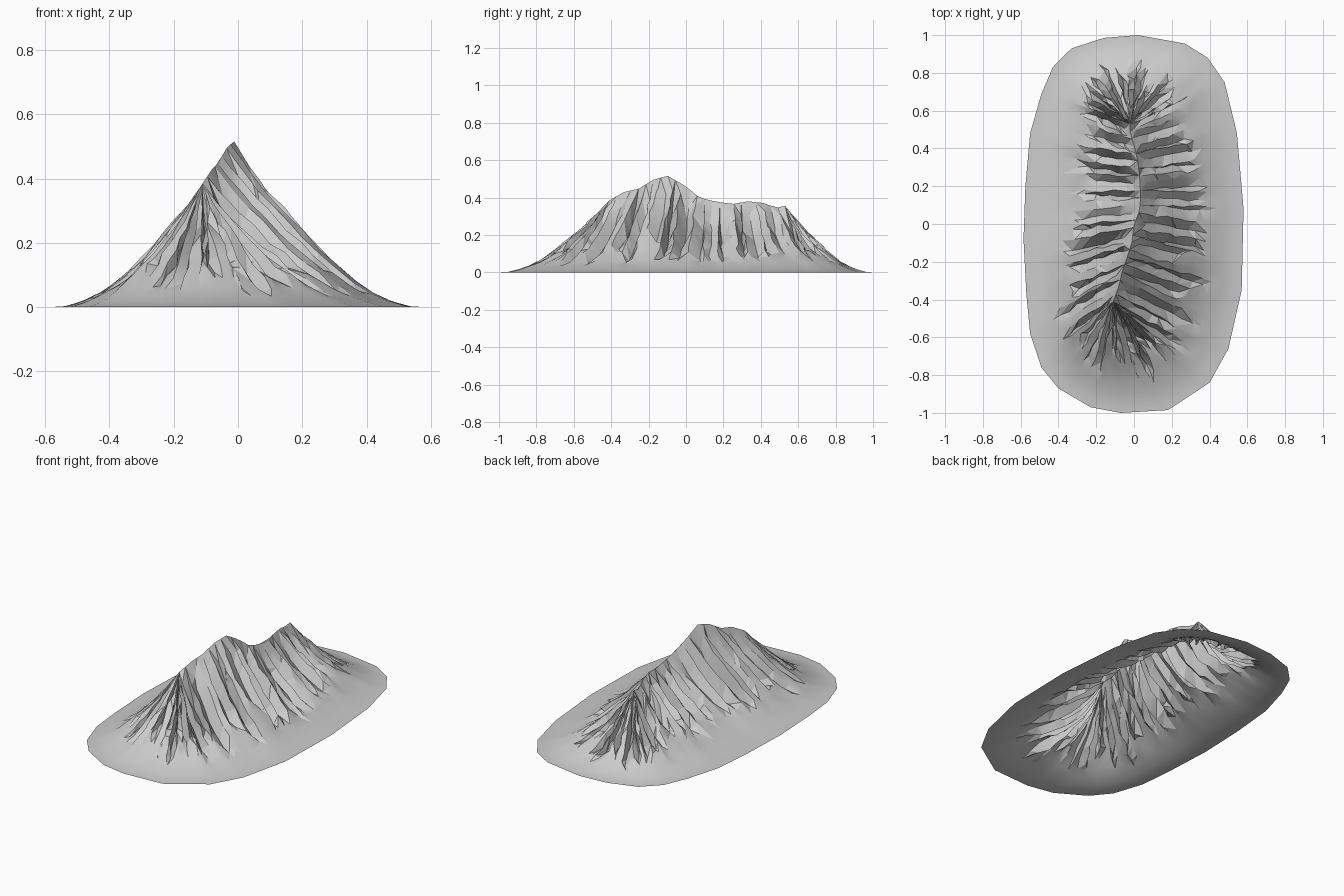
import bpy, bmesh, math, random
from mathutils import Vector

if "Cube" in bpy.data.objects:
    bpy.data.objects.remove(bpy.data.objects["Cube"])

random.seed(11)

# Foot outline (x, y), counter-clockwise
RIM = [(.18, -.985), (.40, -.84), (.50, -.66), (.57, -.35), (.58, .08), (.545, .48),
       (.48, .75), (.39, .88), (.27, .955), (.02, 1), (-.16, .985), (-.33, .93),
       (-.43, .83), (-.49, .69), (-.55, .48), (-.575, .2), (-.585, -.08),
       (-.57, -.37), (-.55, -.58), (-.49, -.76), (-.4, -.87), (-.23, -.97), (-.07, -1)]
# Crest line (y, x, z)
CREST = [(-.41, -.11, .385), (-.33, -.08, .43), (-.24, -.06, .45), (-.19, -.04, .49),
         (-.10, -.012, .517), (0, .0, .46), (.07, .03, .40), (.15, .035, .38),
         (.25, .03, .365), (.33, .02, .38), (.42, .0, .37), (.48, -.02, .345), (.53, -.02, .355)]
# Slope profile: distance from crest to rim -> fraction of crest height
SLOPE = [(0, 1), (.1, .84), (.18, .72), (.35, .50), (.5, .31), (.62, .175),
         (.75, .08), (.85, .03), (.93, .003), (1, 0)]
RINGS = [0, .06, .12, .18, .25, .32, .40, .48, .56, .65, .74, .83, .92, 1]


def lerp_table(table, t):
    for a, b in zip(table, table[1:]):
        if t <= b[0]:
            u = max(0, (t - a[0]) / (b[0] - a[0]))
            return [p + (q - p) * u for p, q in zip(a[1:], b[1:])]
    return list(table[-1][1:])


bm = bmesh.new()

# Crest vertices shared by both flanks
Y0, Y1, STEPS = -.41, .53, 24
crest = []
for i in range(STEPS + 1):
    y = Y0 + (Y1 - Y0) * i / STEPS
    x, z = lerp_table(CREST, y)
    crest.append(bm.verts.new((x, y, z)))

# Spokes run from the crest down to the rim
feet = []
for a, b in zip(RIM, RIM[1:] + RIM[:1]):
    a, b = Vector(a), Vector(b)
    n = max(2, math.ceil((b - a).length / .05))
    feet += [a.lerp(b, i / n) for i in range(n)]

spokes = []
gap = 0
for k, foot in enumerate(feet):
    ry = min(Y1, max(Y0, foot.y * .63 + .06))
    idx = round((ry - Y0) / (Y1 - Y0) * STEPS)
    top = crest[idx]
    run = foot - top.co.xy
    side = Vector((-run.y, run.x)).normalized()
    # Every second or third spoke is a gully, the others are ribs
    gap -= 1
    gully = gap < 0
    if gully:
        gap = random.choice((1, 1, 2))
    depth = random.uniform(.05, .105) if gully else random.uniform(-.008, .022)
    end = random.uniform(.5, .74)
    lean = random.uniform(-.012, .012)
    line = [top]
    for s in RINGS[1:]:
        rock = math.sin(math.pi * (s / end) ** .75) if s < end else 0
        t = s + (random.uniform(-.022, .022) if s < .72 else 0)
        wander = (lean + random.uniform(-.008, .008)) * min(1, s * 5) * (1 if s < .7 else 0)
        p = top.co.xy + run * t + side * wander
        z = top.co.z * (lerp_table(SLOPE, t)[0] - depth * rock / .42)
        z += random.uniform(-.008, .008) * rock
        line.append(bm.verts.new((p.x, p.y, max(0, z))))
    spokes.append(line)

# Skin between neighbouring spokes with mixed diagonals
for A, B in zip(spokes, spokes[1:] + spokes[:1]):
    for j in range(len(RINGS) - 1):
        a, b, c, d = A[j], A[j + 1], B[j + 1], B[j]
        if a is d:
            tris = [(a, b, c)]
        elif random.random() < .5:
            tris = [(a, b, c), (a, c, d)]
        else:
            tris = [(a, b, d), (b, c, d)]
        for t in tris:
            bm.faces.new(t)

mesh = bpy.data.meshes.new("mountain")
bm.to_mesh(mesh)
bm.free()
mountain = bpy.data.objects.new("mountain", mesh)
bpy.context.collection.objects.link(mountain)

# Faceted rock, smooth apron
bpy.context.view_layer.objects.active = mountain
mountain.select_set(True)
bpy.ops.object.shade_smooth_by_angle(angle=math.radians(18))
